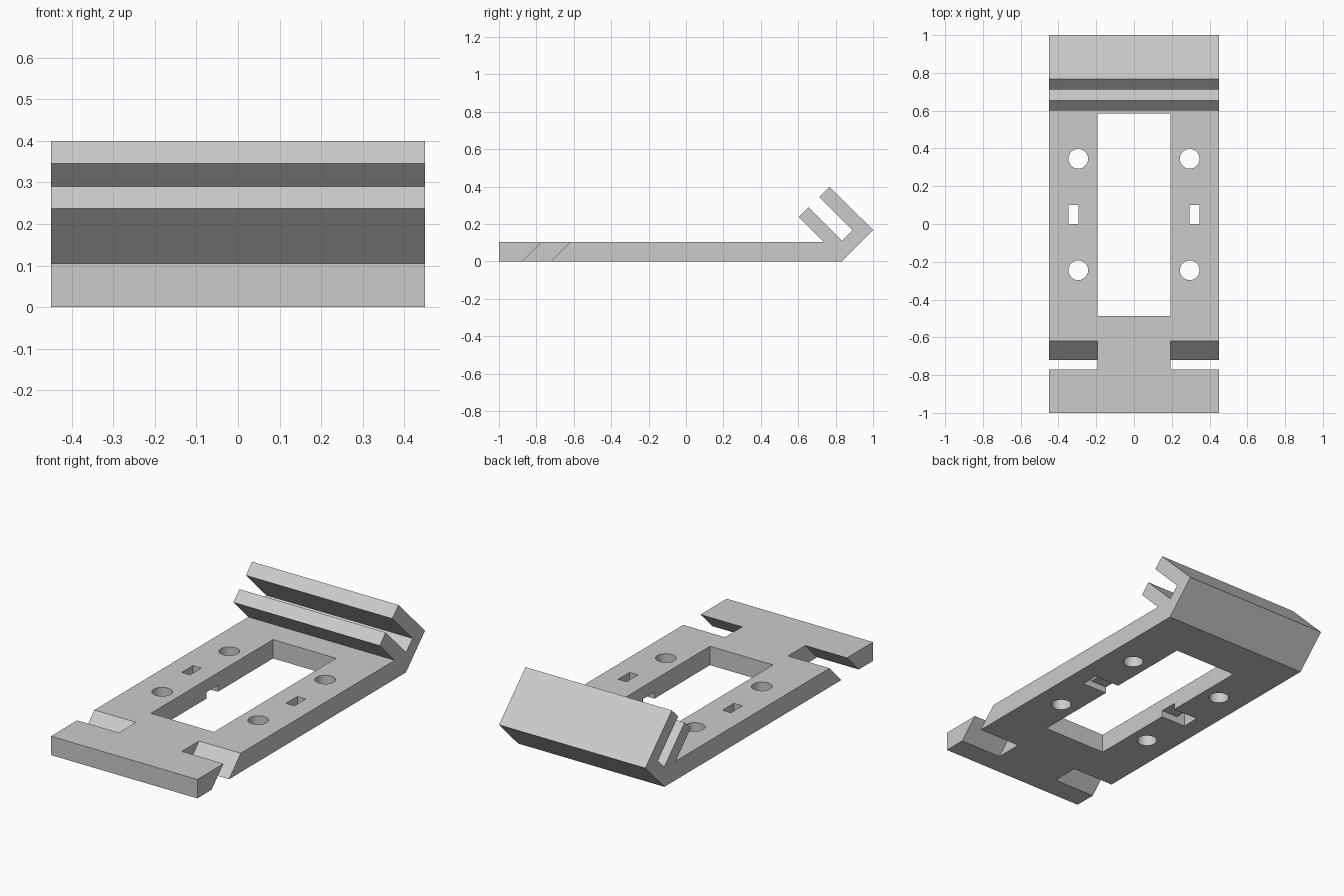
import bpy
import bmesh
from mathutils import Vector

cube = bpy.data.objects.get("Cube")
if cube:
    bpy.data.objects.remove(cube, do_unlink=True)

HALF_WIDTH = 0.45
THICK = 0.105
WINDOW_X = 0.194

grey = bpy.data.materials.new("light_grey")
grey.use_nodes = True
grey.diffuse_color = (0.6, 0.6, 0.6, 1)
grey.node_tree.nodes["Principled BSDF"].inputs["Base Color"].default_value = (0.6, 0.6, 0.6, 1)


def prism(name, outline, axis, low, high):
    """Extrude a 2D outline along the x or y axis."""
    def place(a, b, t):
        return Vector((t, a, b)) if axis == "x" else Vector((a, t, b))

    bm = bmesh.new()
    face = bm.faces.new([bm.verts.new(place(a, b, low)) for a, b in outline])
    swept = bmesh.ops.extrude_face_region(bm, geom=[face])["geom"]
    shift = place(0, 0, high - low)
    bmesh.ops.translate(bm, vec=shift, verts=[v for v in swept if isinstance(v, bmesh.types.BMVert)])
    bmesh.ops.recalc_face_normals(bm, faces=bm.faces[:])
    mesh = bpy.data.meshes.new(name)
    bm.to_mesh(mesh)
    bm.free()
    obj = bpy.data.objects.new(name, mesh)
    obj.data.materials.append(grey)
    bpy.context.collection.objects.link(obj)
    return obj


def cut(target, cutter):
    """Subtract the cutter from the target, then discard it."""
    cutter.hide_render = True
    mod = target.modifiers.new("cut", "BOOLEAN")
    mod.operation = "DIFFERENCE"
    mod.solver = "EXACT"
    mod.object = cutter
    bpy.context.view_layer.objects.active = target
    bpy.ops.object.modifier_apply(modifier=mod.name)
    bpy.data.objects.remove(cutter, do_unlink=True)


# Flat plate with the tilted two-pronged clip at the back
side_profile = [
    (-1, 0), (0.832, 0), (1, 0.168), (0.767, 0.4), (0.712, 0.345),
    (0.89, 0.167), (0.834, 0.111), (0.655, 0.29), (0.602, 0.237),
    (0.734, THICK), (-1, THICK),
]
plate = prism("mounting_plate", side_profile, "x", -HALF_WIDTH, HALF_WIDTH)

# Central window
window = [(-WINDOW_X, -0.1), (WINDOW_X, -0.1), (WINDOW_X, 0.2), (-WINDOW_X, 0.2)]
cut(plate, prism("window_cutter", window, "y", -0.488, 0.585))

for side in (-1, 1):
    # Slanted side notch near the front
    notch = [(-0.925, -0.05), (-0.77, -0.05), (-0.57, 0.155), (-0.72, 0.155)]
    ends = sorted((side * WINDOW_X, side * 0.6))
    cut(plate, prism("notch_cutter", notch, "x", *ends))

    # Tie slot with a shallow channel underneath, open to the window
    slot = [(0.1, -0.1), (0.347, -0.1), (0.347, 0.2),
            (0.295, 0.2), (0.295, 0.036), (0.1, 0.036)]
    cut(plate, prism("slot_cutter", [(side * x, z) for x, z in slot], "y", 0.0, 0.1))

    # Round screw holes
    for y in (-0.245, 0.345):
        bpy.ops.mesh.primitive_cylinder_add(
            vertices=48, radius=0.052, depth=0.4, location=(side * 0.295, y, 0.05))
        cut(plate, bpy.context.object)

# Smooth hole walls, crisp edges everywhere else
bpy.ops.object.select_all(action="DESELECT")
plate.select_set(True)
bpy.context.view_layer.objects.active = plate
bpy.ops.object.shade_smooth_by_angle()
